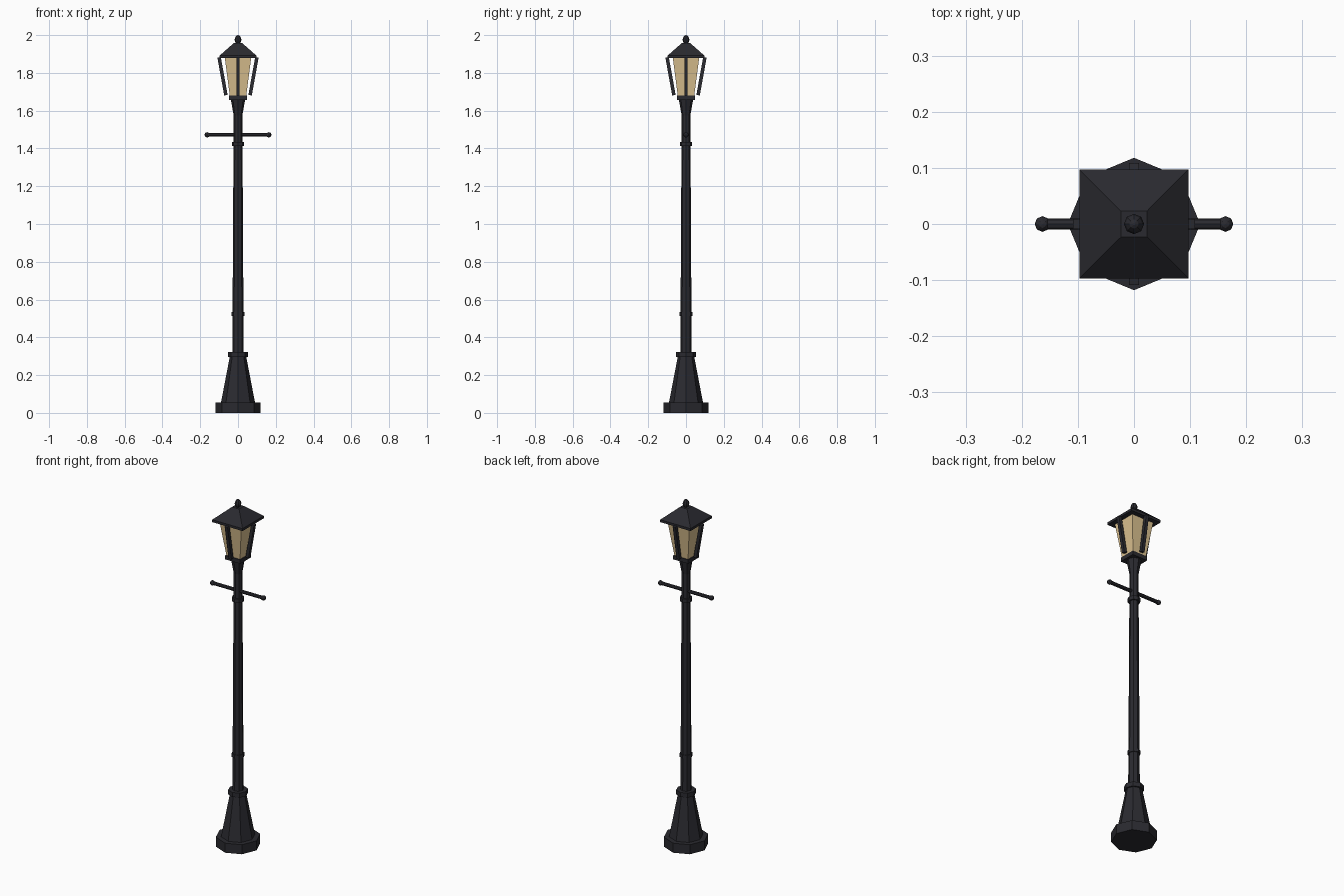
import bpy, math
from mathutils import Vector

if "Cube" in bpy.data.objects:
    bpy.data.objects.remove(bpy.data.objects["Cube"])


def material(name, rgb):
    m = bpy.data.materials.new(name)
    m.diffuse_color = (*rgb, 1)
    m.use_nodes = True
    m.node_tree.nodes["Principled BSDF"].inputs["Base Color"].default_value = m.diffuse_color
    return m


IRON = material("dark_iron", (0.023, 0.023, 0.029))
GLASS = material("warm_glass", (0.72, 0.54, 0.28))


def lathe(name, profile, sides=8, turn=0.0, mat=IRON):
    """Closed flat-faced solid from (radius, z) rings."""
    verts, faces = [], []
    for r, z in profile:
        for i in range(sides):
            a = turn + i * math.tau / sides
            verts.append((r * math.cos(a), r * math.sin(a), z))
    for k in range(len(profile) - 1):
        for i in range(sides):
            j = (i + 1) % sides
            a, b = k * sides, (k + 1) * sides
            faces.append((a + i, a + j, b + j, b + i))
    faces.append(tuple(reversed(range(sides))))
    faces.append(tuple(range(len(verts) - sides, len(verts))))
    me = bpy.data.meshes.new(name)
    me.from_pydata(verts, [], faces)
    me.materials.append(mat)
    ob = bpy.data.objects.new(name, me)
    bpy.context.collection.objects.link(ob)
    return ob


def square(name, profile, mat=IRON):
    """Axis-aligned four-sided solid from (half width, z) rings."""
    return lathe(name, [(h * math.sqrt(2), z) for h, z in profile], 4, math.pi / 4, mat)


def rod(name, p, q, r, sides, turn=0.0):
    """Straight bar between two points."""
    p, q = Vector(p), Vector(q)
    d = q - p
    ob = lathe(name, [(r, 0), (r, d.length)], sides, turn)
    ob.location = p
    ob.rotation_mode = 'QUATERNION'
    ob.rotation_quaternion = d.to_track_quat('Z', 'Y')
    return ob


# Base and post
lathe("base_slab", [(0.118, 0), (0.118, 0.055)])
lathe("base_cone", [(0.09, 0.055), (0.043, 0.30)])
lathe("base_collar", [(0.052, 0.297), (0.052, 0.323)])
lathe("pole", [(0.03, 0.32), (0.023, 1.58)])
lathe("lower_ring", [(0.034, 0.513), (0.034, 0.533)])
lathe("upper_ring", [(0.033, 1.413), (0.033, 1.435)])
lathe("lantern_neck", [(0.023, 1.575), (0.038, 1.66)])

# Ladder bar with ball ends
rod("ladder_bar", (-0.163, 0, 1.472), (0.163, 0, 1.472), 0.01, 8)
for side, x in (("left", -0.163), ("right", 0.163)):
    bpy.ops.mesh.primitive_uv_sphere_add(segments=8, ring_count=6, radius=0.014,
                                         location=(x, 0, 1.472))
    bpy.context.object.name = side + "_bar_ball"
    bpy.context.object.data.materials.append(IRON)

# Lantern
square("lantern_floor", [(0.048, 1.657), (0.048, 1.68)])
square("lantern_glass", [(0.043, 1.675), (0.07, 1.882)], GLASS)
for i in range(4):
    c, s = math.cos(i * math.pi / 2), math.sin(i * math.pi / 2)
    rod(f"lantern_strut_{i + 1}", (0.064 * c, 0.064 * s, 1.682),
        (0.1 * c, 0.1 * s, 1.882), 0.013, 4, math.pi / 4)

# Roof and finial
square("roof_eave", [(0.097, 1.878), (0.097, 1.892)])
square("roof", [(0.097, 1.892), (0.023, 1.957)])
lathe("finial", [(0.011, 1.955), (0.016, 1.966), (0.018, 1.976),
                 (0.015, 1.988), (0.008, 1.997), (0.002, 2.0)])
